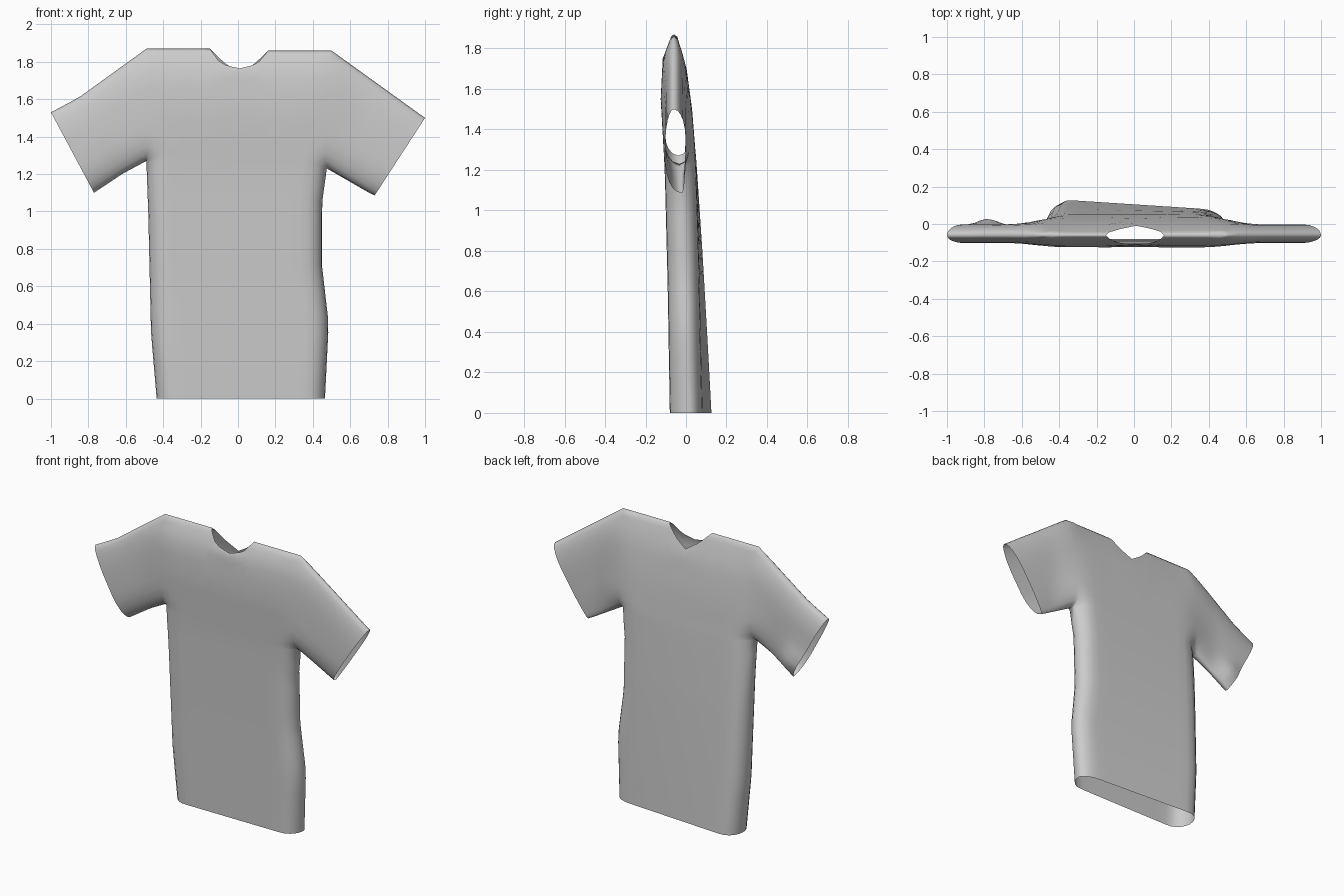
import bpy, bmesh, math
from mathutils import Vector

if "Cube" in bpy.data.objects:
    bpy.data.objects.remove(bpy.data.objects["Cube"])


def interp(x, pts):
    """Piecewise linear lookup; the values may be numbers or vectors."""
    if x <= pts[0][0]:
        return pts[0][1]
    for (a, p), (b, q) in zip(pts, pts[1:]):
        if x <= b:
            return p + (q - p) * ((x - a) / (b - a))
    return pts[-1][1]


def smooth(a, b, x):
    t = min(max((x - a) / (b - a), 0), 1)
    return t * t * (3 - 2 * t)


def path(pts):
    """Polyline parametrised 0..1 by length."""
    pts = [Vector(p) for p in pts]
    ds = [0]
    for p, q in zip(pts, pts[1:]):
        ds.append(ds[-1] + (q - p).length)
    return [(d / ds[-1], p) for d, p in zip(ds, pts)]


# Outline in the x-z plane
side_l = path([(-.435, 0), (-.465, .35), (-.48, 1.0), (-.49, 1.27)])
side_r = path([(.465, 0), (.485, .4), (.45, .7), (.45, 1.05), (.475, 1.23)])
over_l = path([(-.49, 1.87), (-.85, 1.61), (-1, 1.53)])
under_l = path([(-.49, 1.27), (-.62, 1.20), (-.77, 1.10)])
over_r = path([(.5, 1.86), (1, 1.5)])
under_r = path([(.475, 1.23), (.70, 1.10), (.73, 1.085)])
shoulders = [path([(-.49, 1.87), (-.15, 1.87)]), path([(.16, 1.86), (.5, 1.86)])]
neck_front = [(-.49, 1.87), (-.15, 1.87), (-.10, 1.80), (-.06, 1.78), (.01, 1.765),
              (.10, 1.787), (.13, 1.82), (.16, 1.86), (.5, 1.86)]
neck_back = [(-.49, 1.87), (-.15, 1.87), (-.08, 1.80), (.01, 1.74),
             (.09, 1.79), (.16, 1.86), (.5, 1.86)]

# Depth profiles by height
front_y = [(0, -.08), (.6, -.09), (1.2, -.105), (1.55, -.125), (1.75, -.115), (1.87, -.068)]
back_y = [(0, .105), (.8, .072), (1.25, .05), (1.5, .03), (1.7, .003), (1.87, -.05)]
seam_y = [(0, .02), (1.09, -.02), (1.5, -.06), (1.87, -.06)]


def roundness(p, sleeve):
    """0 at a seam rising to 1 inside, as a quarter ellipse."""
    f = 1
    groups = ((.10, [side_l, side_r]), (.10 + .09 * sleeve, [over_l, over_r, under_l, under_r]),
              (.03, shoulders))
    for r, lines in groups:
        for line in lines:
            for (_, a), (_, b) in zip(line, line[1:]):
                t = min(max((p - a).dot(b - a) / (b - a).length_squared, 0), 1)
                d = min((p - a.lerp(b, t)).length / r, 1)
                f = min(f, math.sqrt(max(0, 1 - (1 - d) ** 2)))
    return f


def place(p, back):
    x, z = p
    sleeve = smooth(.36, .68, abs(x)) * smooth(.9, 1.3, z) if abs(x) < .5 else smooth(.36, .68, abs(x))
    if back:
        y = interp(z, back_y) - .065 * x * max(0, 1 - z / 1.3)
        y += (-.002 - y) * sleeve
        y += .04 * math.exp(-((x + .77) ** 2 + (z - 1.2) ** 2) / .006)
    else:
        y = interp(z, front_y)
        y += (-.102 - y) * sleeve
    m = interp(z, seam_y)
    return (x, m + (y - m) * roundness(p, sleeve), z)


bm = bmesh.new()


def sheet(us, vs, fn, back, flip=False):
    grid = [[bm.verts.new(place(fn(u, v), back)) for u in us] for v in vs]
    for r0, r1 in zip(grid, grid[1:]):
        for i in range(len(us) - 1):
            quad = [r0[i], r0[i + 1], r1[i + 1], r1[i]]
            bm.faces.new(quad[::-1] if back != flip else quad)


half = [0, .005, .02, .045, .08, .13, .2, .27, .343, .36, .39, .425, .46]
cols = half + [.505] + [1 - u for u in reversed(half)]
rows = [0, .02, .06, .13, .23, .35, .5, .65, .77, .87, .94, .98, 1]
steps = [i / 10 for i in range(11)]

for back in (False, True):
    neck = neck_back if back else neck_front

    # Torso below the armpits
    sheet(cols, [i / 14 for i in range(15)],
          lambda u, v: interp(v, side_l).lerp(interp(v, side_r), u), back)

    # Chest and shoulders up to the neckline
    def chest(u, v):
        x = -.49 + .99 * u
        low = side_l[-1][1].lerp(side_r[-1][1], u)
        return low.lerp(Vector((x, interp(x, neck))), v)
    sheet(cols, rows, chest, back)

    # Sleeves
    for under, over, flip in ((under_l, over_l, True), (under_r, over_r, False)):
        sheet(steps, rows,
              lambda s, w: interp(s, under).lerp(interp(s, over), w), back, flip)

# Sew the sheets along the seams
bmesh.ops.remove_doubles(bm, verts=bm.verts, dist=.0008)
mesh = bpy.data.meshes.new("shirt")
bm.to_mesh(mesh)
bm.free()
shirt = bpy.data.objects.new("shirt", mesh)
bpy.context.collection.objects.link(shirt)
for poly in mesh.polygons:
    poly.use_smooth = True
